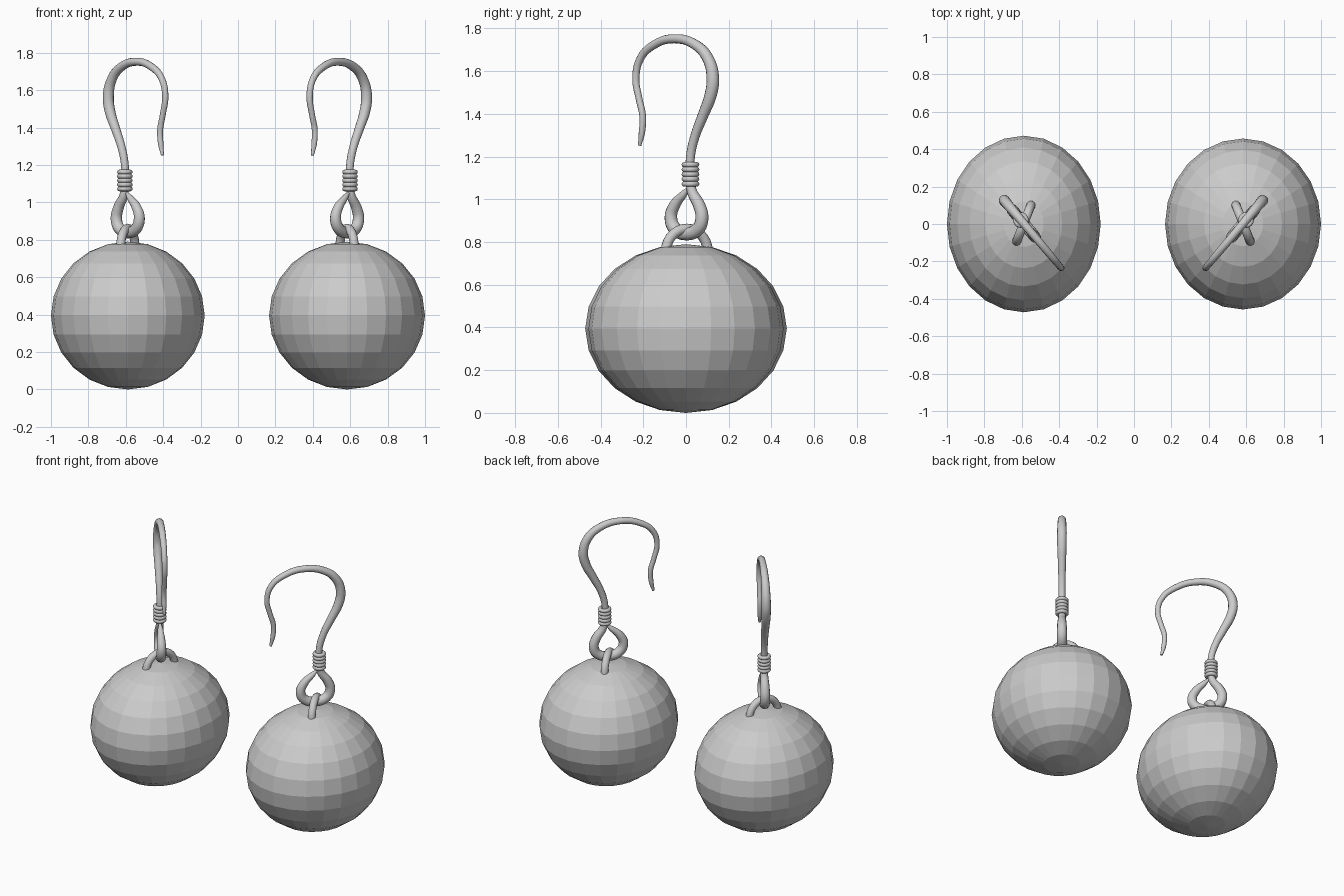
import bpy
from math import cos, sin, atan2, pi

if "Cube" in bpy.data.objects:
    bpy.data.objects.remove(bpy.data.objects["Cube"])

# hook path in its own vertical plane: (distance along plane, height, wire radius)
HOOK = [
    (.312, 1.252, .008), (.298, 1.31, .015), (.293, 1.39, .016), (.315, 1.47, .016),
    (.335, 1.567, .017), (.307, 1.66, .018), (.223, 1.724, .020), (.10, 1.752, .021),
    (-.034, 1.722, .024), (-.108, 1.658, .027), (-.137, 1.567, .030), (-.123, 1.487, .029),
    (-.075, 1.39, .025), (-.027, 1.294, .022), (0, 1.20, .021), (0, 1.08, .021),
    (-.01, 1.035, .024), (-.054, .97, .029), (-.07, .91, .031), (-.045, .86, .031),
    (.025, .839, .031), (.093, .86, .031), (.120, .915, .030), (.095, .975, .026),
    (.045, 1.022, .018), (.015, 1.05, .008),
]


def smooth(obj):
    for p in obj.data.polygons:
        p.use_smooth = True


def torus(name, loc, rot, major, minor):
    bpy.ops.mesh.primitive_torus_add(location=loc, rotation=rot, major_radius=major,
                                     minor_radius=minor, major_segments=28, minor_segments=12)
    obj = bpy.context.object
    obj.name = name
    smooth(obj)


def wire(name, pts):
    cu = bpy.data.curves.new(name, 'CURVE')
    cu.dimensions = '3D'
    cu.bevel_depth = 1
    cu.bevel_resolution = 4
    cu.resolution_u = 5
    cu.use_fill_caps = True
    sp = cu.splines.new('BEZIER')
    sp.bezier_points.add(len(pts) - 1)
    for bp, (co, r) in zip(sp.bezier_points, pts):
        bp.co = co
        bp.radius = r
        bp.handle_left_type = bp.handle_right_type = 'AUTO'
    obj = bpy.data.objects.new(name, cu)
    bpy.context.collection.objects.link(obj)
    bpy.ops.object.select_all(action='DESELECT')
    obj.select_set(True)
    bpy.context.view_layer.objects.active = obj
    bpy.ops.object.convert(target='MESH')
    smooth(bpy.context.object)


def earring(label, cx, side, rx, ry):
    # faceted bauble
    bpy.ops.mesh.primitive_uv_sphere_add(segments=24, ring_count=12, radius=1,
                                         location=(cx, 0, .395))
    ball = bpy.context.object
    ball.name = label + "_bauble"
    ball.scale = (rx, ry, .395)

    # ring half sunk in the top of the bauble
    a = atan2(.24, -side * .095)
    torus(label + "_top_ring", (cx, .004, .757), (pi / 2, 0, a), .105, .024)

    # tapered ear hook with its lower eye, in a diagonal plane
    sx, sy = cx + side * .016, .021
    dx, dy = -side * .645, -.764
    wire(label + "_ear_hook",
         [((sx + u * dx, sy + u * dy, z), r) for u, z, r in HOOK])

    # wrapped coil on the stem
    for i in range(5):
        torus(f"{label}_coil_{i}", (sx, sy, 1.072 + i * .0226), (0, 0, 0), .029, .0125)


earring("left", -.589, -1, .411, .472)
earring("right", .583, 1, .417, .457)
